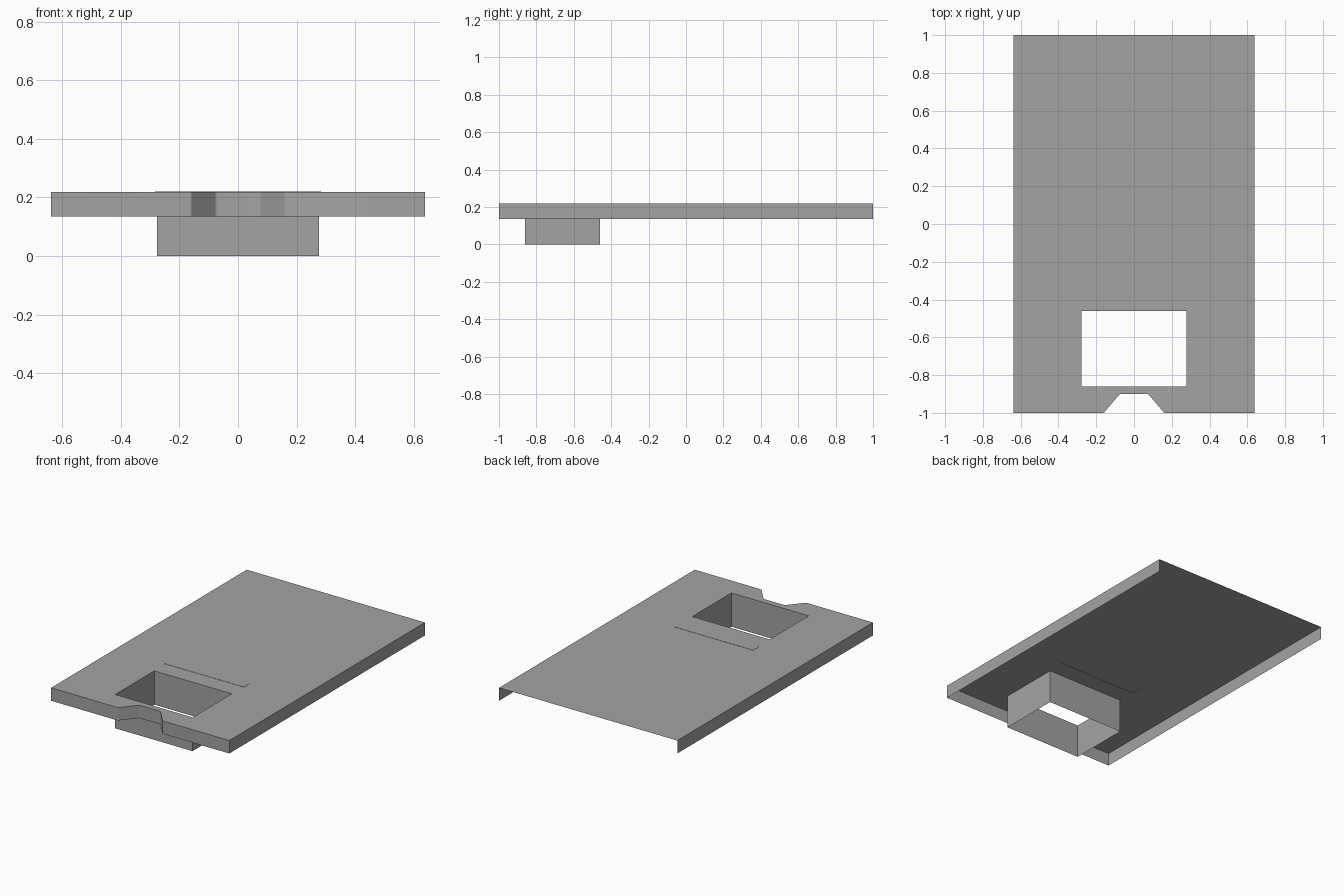
import bpy, bmesh
from math import radians
from mathutils import Vector

if "Cube" in bpy.data.objects:
    bpy.data.objects.remove(bpy.data.objects["Cube"])

TOP, RIM, EMBOSS = 0.2185, 0.135, 0.22
W = 0.638

grey = bpy.data.materials.new("dark_grey")
grey.diffuse_color = (0.37, 0.37, 0.37, 1)
grey.use_nodes = True
grey.node_tree.nodes["Principled BSDF"].inputs["Base Color"].default_value = grey.diffuse_color


def finish(name, bm):
    mesh = bpy.data.meshes.new(name)
    bm.to_mesh(mesh)
    bm.free()
    mesh.materials.append(grey)
    obj = bpy.data.objects.new(name, mesh)
    bpy.context.collection.objects.link(obj)
    return obj


def wall(name, path, z0, z1, closed=False):
    """Vertical sheet following a path seen from above."""
    bm = bmesh.new()
    low = [bm.verts.new((x, y, z0)) for x, y in path]
    high = [bm.verts.new((x, y, z1)) for x, y in path]
    n = len(path)
    for i in range(n if closed else n - 1):
        j = (i + 1) % n
        bm.faces.new((low[i], low[j], high[j], high[i]))
    return finish(name, bm)


def sheet(name, loops, z):
    """Flat sheet: first loop is the outline, the others are holes."""
    bm = bmesh.new()
    edges = []
    for loop in loops:
        vs = [bm.verts.new((x, y, z)) for x, y in loop]
        edges += [bm.edges.new((vs[i - 1], vs[i])) for i in range(len(vs))]
    bmesh.ops.triangle_fill(bm, edges=edges, use_beauty=True, normal=(0, 0, 1))
    for f in bm.faces:
        f.normal_update()
        if f.normal.z < 0:
            f.normal_flip()
    return finish(name, bm)


def rect(x, y0, y1):
    return [(-x, y0), (x, y0), (x, y1), (-x, y1)]


def rounded(a, corner, b, reach=0.006, steps=4):
    """Small arc replacing a corner between neighbours a and b."""
    a, c, b = Vector(a), Vector(corner), Vector(b)
    p, q = c + (a - c).normalized() * reach, c + (b - c).normalized() * reach
    ts = [i / steps for i in range(steps + 1)]
    return [tuple(p * (1 - t) ** 2 + c * 2 * t * (1 - t) + q * t * t) for t in ts]


# Outline with the tapered, softly cornered notch in the front edge
front, outer, inner = (-W, -1), (-0.16, -1), (-0.075, -0.9)
left = [(-W, 1), front] + rounded(front, outer, inner) + rounded(outer, inner, (0, -0.9))
outline = left + [(-x, y) for x, y in reversed(left)]
opening = rect(0.277, -0.86, -0.46)
strip = rect(0.283, -0.345, -0.28)

# Top sheet with the opening and the strip area left out
sheet("top_panel", [outline, opening, strip], TOP)

# Rim on the front and sides; the back stays open
rim = wall("side_rim", outline, RIM, TOP)
bpy.context.view_layer.objects.active = rim
rim.select_set(True)
bpy.ops.object.shade_smooth_by_angle(angle=radians(30))

# Open-ended rectangular chute under the opening
wall("chute", opening[::-1], 0, TOP, closed=True)

# Slightly raised strip, hollow beneath
sheet("raised_strip", [strip], EMBOSS)
wall("raised_strip_edge", strip, TOP, EMBOSS, closed=True)
